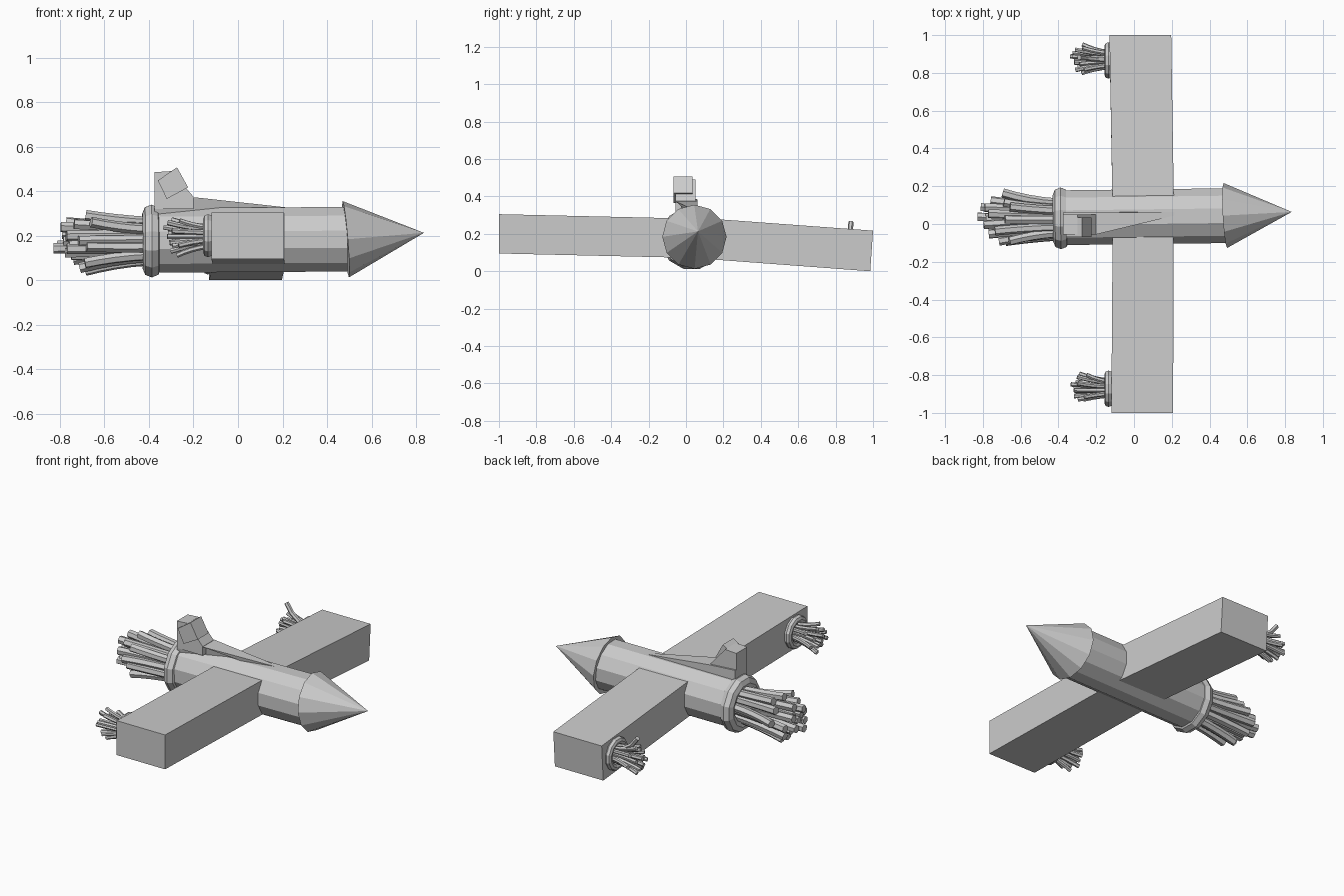
import bpy, math, random
from mathutils import Vector

if "Cube" in bpy.data.objects:
    bpy.data.objects.remove(bpy.data.objects["Cube"])

random.seed(4)
BODY_AXIS = Vector((1, 0.012, 0.006)).normalized()


def make(name, verts, faces):
    mesh = bpy.data.meshes.new(name)
    mesh.from_pydata([tuple(v) for v in verts], [], faces)
    mesh.update()
    obj = bpy.data.objects.new(name, mesh)
    bpy.context.collection.objects.link(obj)
    return obj


def circle(center, axis, radius, sides, phase=0.0):
    """Ring of points around an axis that does not point straight up."""
    axis = Vector(axis).normalized()
    u = axis.cross(Vector((0, 0, 1))).normalized()
    w = u.cross(axis)
    pts = []
    for i in range(sides):
        a = math.tau * i / sides + phase
        pts.append(Vector(center) + radius * (math.cos(a) * u + math.sin(a) * w))
    return pts


def loft(rings, closed=False):
    """Skin a row of equal rings, capped unless it closes on itself."""
    n, m = len(rings[0]), len(rings)
    verts = [p for r in rings for p in r]
    faces = []
    for k in range(m if closed else m - 1):
        a, b = k * n, (k + 1) % m * n
        for i in range(n):
            j = (i + 1) % n
            faces.append((a + i, a + j, b + j, b + i))
    if not closed:
        faces.append(tuple(reversed(range(n))))
        faces.append(tuple(range((m - 1) * n, m * n)))
    return verts, faces


def nozzle_ring(name, center, axis, major, minor):
    rings = []
    for k in range(8):
        a = math.tau * k / 8
        c = Vector(center) + Vector(axis) * minor * math.cos(a)
        rings.append(circle(c, axis, major + minor * math.sin(a), 12, math.pi / 12))
    make(name, *loft(rings, True))


def exhaust(name, center, count, r_start, r_end, length, thick):
    """Bundle of bent tubes that flare out backwards."""
    verts, faces = [], []
    for i in range(count):
        t = math.sqrt((i + 0.5) / count)
        a = i * 2.4
        d = Vector((0, math.cos(a), math.sin(a)))
        reach = length * (1 - 0.34 * t * t) * random.uniform(0.82, 1.0)
        p0 = Vector(center) + d * r_start * t
        p1 = p0 + Vector((-reach * 0.5, 0, 0)) + d * (r_end - r_start) * t * 0.2
        p2 = Vector(center) + Vector((-reach, 0, 0)) + d * r_end * t
        p2 += Vector((0, random.uniform(-1, 1), random.uniform(-1, 1))) * thick * 0.7
        rings = []
        for s in (0, 0.3, 0.55, 0.78, 1):
            p = p0 * (1 - s) ** 2 + p1 * 2 * s * (1 - s) + p2 * s * s
            tangent = (p1 - p0) * (1 - s) + (p2 - p1) * s
            rings.append(circle(p, tangent, thick, 6, a))
        v, f = loft(rings)
        base = len(verts)
        verts += v
        faces += [tuple(q + base for q in face) for face in f]
    make(name, verts, faces)


# Fuselage
make("fuselage", *loft([
    circle((-0.40, 0.033, 0.179), BODY_AXIS, 0.15, 12, math.pi / 12),
    circle((0.49, 0.044, 0.184), BODY_AXIS, 0.15, 12, math.pi / 12)]))

# Nose cone, tipped slightly upward
base, tip = Vector((0.484, 0.045, 0.184)), Vector((0.835, 0.064, 0.213))
cone = circle(base, tip - base, 0.172, 12)
make("nose_cone", cone + [tip],
     [(i, (i + 1) % 12, 12) for i in range(12)] + [tuple(reversed(range(12)))])


# Wings: root and tip sections as (y top, y bottom, x back, x front, z low, z high)
def wing(name, root, end):
    rings = []
    for yt, yb, xa, xb, lo, hi in (root, end):
        rings.append([Vector((xa, yb, lo)), Vector((xb, yb, lo)),
                      Vector((xb, yt, hi)), Vector((xa, yt, hi))])
    make(name, *loft(rings))


wing("left_wing", (0.06, 0.045, -0.113, 0.212, 0.07, 0.286),
     (1.0, 0.985, -0.13, 0.197, 0.0, 0.217))
wing("right_wing", (0.0, 0.0, -0.113, 0.21, 0.072, 0.282),
     (-1.0, -1.0, -0.12, 0.207, 0.095, 0.305))

# Dorsal ridge tapering forward to a point
make("dorsal_ridge",
     [(-0.375, -0.055, 0.27), (-0.375, 0.06, 0.27), (-0.375, 0.06, 0.385),
      (-0.375, -0.055, 0.385), (-0.2, 0.06, 0.373), (-0.2, -0.055, 0.373),
      (0.3, 0.065, 0.318), (0.28, 0.064, 0.27)],
     [(0, 3, 2, 1), (3, 5, 4, 2), (5, 6, 4), (0, 7, 6, 5, 3),
      (1, 2, 4, 6, 7), (0, 1, 7)])


# Tail fin: upright block plus a tilted block on top
def prism(name, profile, y0, y1):
    make(name, *loft([[Vector((x, y, z)) for x, z in profile] for y in (y0, y1)]))


prism("tail_fin", [(-0.375, 0.32), (-0.2, 0.32), (-0.2, 0.375),
                   (-0.30, 0.49), (-0.375, 0.485)], -0.055, 0.05)
prism("tail_fin_cap", [(-0.32, 0.365), (-0.224, 0.417),
                       (-0.274, 0.507), (-0.36, 0.448)], -0.068, 0.035)

# Main engine
nozzle_ring("main_nozzle_ring", (-0.388, 0.03, 0.176), BODY_AXIS, 0.128, 0.041)
exhaust("main_exhaust", (-0.39, 0.025, 0.178), 26, 0.095, 0.14, 0.46, 0.024)

# Wing engines
for side, y, z in (("left", 0.866, 0.122), ("right", -0.872, 0.2)):
    nozzle_ring(side + "_nozzle_ring", (-0.135, y, z), Vector((1, 0, 0)), 0.078, 0.022)
    exhaust(side + "_exhaust", (-0.13, y, z), 17, 0.05, 0.088, 0.22, 0.012)

# One stray tube that bends up above the left wing
path = [(-0.13, 0.868, 0.15), (-0.19, 0.872, 0.17), (-0.25, 0.878, 0.21), (-0.29, 0.882, 0.262)]
tube = [circle(p, Vector(path[min(i + 1, 3)]) - Vector(path[max(i - 1, 0)]), 0.014, 6)
        for i, p in enumerate(path)]
make("left_exhaust_stray", *loft(tube))

# Consistent outward faces
import bmesh
for obj in bpy.data.objects:
    bm = bmesh.new()
    bm.from_mesh(obj.data)
    bmesh.ops.recalc_face_normals(bm, faces=bm.faces)
    bm.to_mesh(obj.data)
    bm.free()
